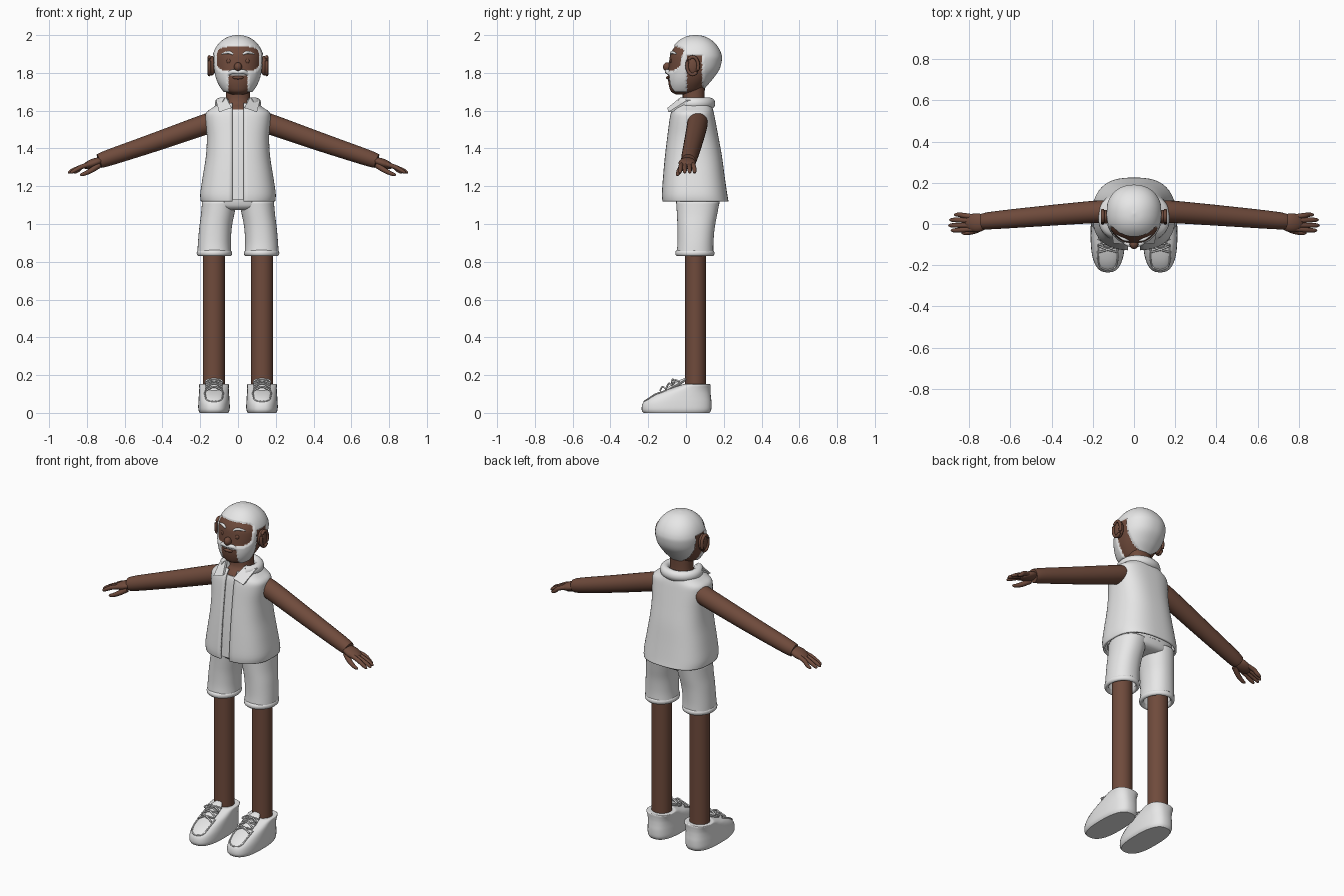
import bpy, bmesh, math
from mathutils import Matrix, Vector

if "Cube" in bpy.data.objects:
    bpy.data.objects.remove(bpy.data.objects["Cube"])


def material(name, rgb):
    m = bpy.data.materials.new(name)
    m.diffuse_color = (*rgb, 1)
    m.use_nodes = True
    m.node_tree.nodes["Principled BSDF"].inputs["Base Color"].default_value = m.diffuse_color
    return m


WHITE = material("white", (0.8, 0.8, 0.8))
SKIN = material("brown_skin", (0.16, 0.07, 0.045))


def finish(name, bm, mats, angle=50):
    bmesh.ops.recalc_face_normals(bm, faces=bm.faces)
    me = bpy.data.meshes.new(name)
    bm.to_mesh(me)
    bm.free()
    for m in mats:
        me.materials.append(m)
    me.shade_smooth()
    me.set_sharp_from_angle(angle=math.radians(angle))
    ob = bpy.data.objects.new(name, me)
    bpy.context.collection.objects.link(ob)
    return ob


def spline(pts, steps):
    """Catmull-Rom refinement of a list of tuples."""
    out = []
    for i in range(len(pts) - 1):
        p = [pts[max(0, min(len(pts) - 1, i + k))] for k in (-1, 0, 1, 2)]
        for s in range(steps):
            t = s / steps
            out.append([0.5 * (2 * b + (c - a) * t + (2 * a - 5 * b + 4 * c - d) * t * t
                               + (3 * b - a - 3 * c + d) * t ** 3) for a, b, c, d in zip(*p)])
    return out + [list(pts[-1])]


def loft(name, rings, mats, n=2.2, seg=40, steps=4, gap=0, caps=True, side=1, thick=0):
    """Rings (z, centre x, front y, back y, half width); gap opens the front."""
    bm = bmesh.new()
    rows = []
    for z, cx, y0, y1, rx in spline(rings, steps):
        a0 = math.asin(min(1, (gap / rx) ** (n / 2))) if gap else 0
        row = []
        for i in range(seg + (1 if gap else 0)):
            a = a0 + (2 * math.pi - 2 * a0) * i / seg
            s, c = math.sin(a), math.cos(a)
            x = cx + rx * math.copysign(abs(s) ** (2 / n), s)
            y = (y0 + y1) / 2 - (y1 - y0) / 2 * math.copysign(abs(c) ** (2 / n), c)
            row.append(bm.verts.new((x * side, y, z)))
        rows.append(row)
    for a, b in zip(rows, rows[1:]):
        for i in range(seg):
            j = (i + 1) % len(a)
            bm.faces.new((a[i], a[j], b[j], b[i]))
    if caps and not gap:
        bm.faces.new(rows[0])
        bm.faces.new(rows[-1])
    ob = finish(name, bm, mats)
    if thick:
        mod = ob.modifiers.new("thickness", "SOLIDIFY")
        mod.thickness = thick
    return ob


def ball(name, loc, size, mat, rot=None, seg=20):
    bm = bmesh.new()
    m = Matrix.Translation(loc) @ (rot or Matrix()) @ Matrix.Diagonal((*size, 1))
    bmesh.ops.create_uvsphere(bm, u_segments=seg, v_segments=seg // 2, radius=1, matrix=m)
    return finish(name, bm, [mat])


def tube(name, pts, mat, side=1, seg=12, steps=4, closed=False, flat=1):
    """Swept round tube through points (x, y, z, radius)."""
    path = spline(pts, steps) if not closed else pts
    pos = [Vector((p[0] * side, p[1], p[2])) for p in path]
    bm = bmesh.new()
    rows = []
    for i, p in enumerate(pos):
        if closed:
            d = pos[(i + 1) % len(pos)] - pos[i - 1]
        else:
            d = pos[min(i + 1, len(pos) - 1)] - pos[max(i - 1, 0)]
        d.normalize()
        up = Vector((0, 0, 1)) if abs(d.z) < 0.9 else Vector((0, 1, 0))
        u = d.cross(up).normalized()
        v = u.cross(d)
        rows.append([bm.verts.new(p + path[i][3] * (u * math.cos(t) + v * math.sin(t) * flat))
                     for t in (2 * math.pi * k / seg for k in range(seg))])
    for a, b in zip(rows, rows[1:] + ([rows[0]] if closed else [])):
        for k in range(seg):
            bm.faces.new((a[k], a[(k + 1) % seg], b[(k + 1) % seg], b[k]))
    if not closed:
        bm.faces.new(rows[0])
        bm.faces.new(rows[-1])
    return finish(name, bm, [mat])


# Head: hair and beard are raised white areas around the bare face
head = loft("head", [(1.685, 0, -.05, .05, .03), (1.70, 0, -.078, .075, .065),
                     (1.73, 0, -.09, .10, .09), (1.77, 0, -.095, .135, .11),
                     (1.82, 0, -.093, .17, .124), (1.87, 0, -.088, .183, .129),
                     (1.90, 0, -.082, .18, .125), (1.93, 0, -.066, .166, .112),
                     (1.955, 0, -.045, .146, .093), (1.975, 0, -.02, .12, .068),
                     (1.988, 0, .01, .09, .039), (1.994, 0, .048, .052, .002)],
            [WHITE, SKIN], seg=128, steps=6)


def is_skin(c):
    face = c.y < 0 and (abs(c.x) / .112) ** 4 + (abs(c.z - 1.874) / .064) ** 4 < 1
    chin = c.y < 0 and abs(c.x) < .05 and c.z < 1.79
    behind_ear = abs(c.y - .045) < .04 and c.z < 1.89
    return face or chin or behind_ear or c.z < 1.70


me = head.data
bare = set()
for p in me.polygons:
    if is_skin(p.center):
        p.material_index = 1
        bare.update(p.vertices)
normals = [v.normal.copy() for v in me.vertices]
for v in me.vertices:
    if v.index not in bare:
        v.co += normals[v.index] * .007

# Facial features
ball("nose", (0, -.098, 1.832), (.021, .024, .024), SKIN)
tube("moustache", [(-.058, -.078, 1.788, .008), (-.03, -.096, 1.806, .012), (0, -.1, 1.804, .011),
                   (.03, -.096, 1.806, .012), (.058, -.078, 1.788, .008)], WHITE)
ball("lower_lip", (0, -.094, 1.775), (.03, .012, .009), SKIN)
for s, tag in ((1, "left"), (-1, "right")):
    ball("eye_" + tag, (s * .048, -.076, 1.862), (.013, .01, .014), SKIN)
    tube("eyebrow_" + tag, [(.026, -.08, 1.898, .005), (.05, -.073, 1.909, .008),
                            (.085, -.05, 1.9, .004)], WHITE, s)
    ball("ear_" + tag, (s * .138, .035, 1.838), (.02, .034, .052), SKIN)
    tube("ear_rim_" + tag, [(.152, .035 + .03 * math.cos(t), 1.838 + .047 * math.sin(t), .009)
                            for t in (i * math.pi / 12 for i in range(24))], SKIN, s, 8, closed=True)

# Neck and upper chest
loft("neck", [(1.56, 0, -.07, .12, .10), (1.61, 0, -.055, .115, .085), (1.65, 0, -.02, .10, .066),
              (1.74, 0, -.02, .10, .064)], [SKIN])

# Inner shirt, open vest and collar
loft("inner_shirt", [(1.13, 0, -.11, .18, .17), (1.3, 0, -.10, .17, .155), (1.45, 0, -.085, .145, .145),
                     (1.57, 0, -.07, .12, .14), (1.605, 0, -.06, .11, .09)], [WHITE], 2.5)
loft("vest", [(1.12, 0, -.125, .225, .197), (1.16, 0, -.128, .218, .2), (1.25, 0, -.122, .205, .187),
              (1.36, 0, -.112, .19, .17), (1.46, 0, -.1, .172, .165), (1.55, 0, -.088, .155, .172),
              (1.59, 0, -.08, .147, .168), (1.615, 0, -.07, .14, .135), (1.64, 0, -.05, .13, .1)],
     [WHITE], 2.6, 64, gap=.03, thick=.012)
arc = [math.radians(42 + 276 * i / 24) for i in range(25)]
tube("collar_band", [(.096 * math.sin(a), .04 - .088 * math.cos(a), 1.638, .027) for a in arc],
     WHITE, steps=2, flat=1.15)
for s, tag in ((1, "left"), (-1, "right")):
    bm = bmesh.new()
    corners = [(.062, -.03, 1.67), (.117, .005, 1.655), (.1, -.094, 1.592), (.034, -.098, 1.615)]
    low, high = ([bm.verts.new((x * s, y + dy, z)) for x, y, z in corners] for dy in (0, .02))
    bm.faces.new(low)
    bm.faces.new(high)
    for i in range(4):
        bm.faces.new((low[i], low[i - 1], high[i - 1], high[i]))
    finish("collar_flap_" + tag, bm, [WHITE], 30)

# Shorts
loft("shorts_hips", [(1.075, 0, -.02, .14, .10), (1.10, 0, -.05, .175, .18), (1.2, 0, -.06, .18, .175)],
     [WHITE], 2.6)
for s, tag in ((1, "left"), (-1, "right")):
    loft("shorts_leg_" + tag, [(.84, .125, -.05, .145, .09), (.9, .125, -.045, .145, .087),
                               (.98, .119, -.045, .152, .086), (1.05, .108, -.048, .165, .088),
                               (1.12, .097, -.052, .178, .093)], [WHITE], 2.2, caps=False,
         side=s, thick=.012)
    tube("shorts_cuff_" + tag, [(.125 + .082 * math.sin(t), .047 + .092 * math.cos(t), .846, .012)
                                for t in (i * math.pi / 20 for i in range(40))],
         WHITE, s, 10, closed=True, flat=1.4)

    # Legs
    loft("leg_" + tag, [(.1, .128, -.004, .106, .058), (1.0, .128, -.004, .106, .058)], [SKIN],
         2, 32, 1, side=s)

    # Arms, hands and fingers
    tube("arm_" + tag, [(.12, .06, 1.545, .054), (.2, .058, 1.518, .054), (.45, .038, 1.43, .049),
                        (.68, .018, 1.352, .043), (.735, .012, 1.333, .038)], SKIN, s, 24)
    ball("palm_" + tag, (s * .765, .006, 1.322), (.062, .046, .024), SKIN,
         Matrix.Rotation(s * math.radians(20), 4, "Y"))
    for i, (y, x) in enumerate(((.041, .872), (.018, .895), (-.006, .9), (-.028, .888))):
        tube(f"finger_{tag}_{i + 1}", [(.765, y * .8, 1.322, .013), (.825, y, 1.304, .0125),
                                      (x - .025, y * 1.1, 1.284, .011), (x - .007, y * 1.1, 1.274, .008),
                                      (x, y * 1.1, 1.27, .003)], SKIN, s, 10, 3)
    tube("thumb_" + tag, [(.735, -.015, 1.312, .016), (.775, -.034, 1.285, .014),
                          (.81, -.043, 1.267, .011), (.829, -.044, 1.261, .008),
                          (.836, -.044, 1.259, .003)], SKIN, s, 10, 3)

    # Shoes
    loft("shoe_" + tag, [(0, .127, -.225, .125, .076), (.018, .127, -.235, .134, .083),
                         (.055, .127, -.227, .135, .083), (.085, .127, -.192, .132, .081),
                         (.11, .127, -.14, .13, .079), (.13, .127, -.08, .13, .078),
                         (.15, .127, -.02, .13, .078), (.152, .127, -.01, .12, .068)],
         [WHITE], 2.6, side=s)
    ball("shoe_tongue_" + tag, (s * .127, -.055, .148), (.04, .072, .013), WHITE,
         Matrix.Rotation(math.radians(30), 4, "X"))
    # Toe seam and laces
    tube("toe_seam_" + tag, [(.172, -.1, .119, .004), (.175, -.16, .1, .004), (.165, -.207, .07, .004),
                             (.127, -.222, .06, .004), (.089, -.207, .07, .004),
                             (.079, -.16, .1, .004), (.082, -.1, .119, .004)], WHITE, s, 8)
    for i in range(3):
        y, z = -.125 + i * .035, .122 + i * .018
        for d in (1, -1):
            tube(f"lace_{tag}_{i + 1}", [(.127 - .045 * d, y - .012, z - .004, .0045),
                                        (.127, y, z + .016, .0045),
                                        (.127 + .045 * d, y + .018, z + .006, .0045)], WHITE, s, 8)
    for d in (1, -1):
        tube("lace_bow_" + tag, [(.127, -.06, .168, .0045), (.127 + .025 * d, -.07, .178, .0045),
                                 (.127 + .046 * d, -.075, .164, .0045),
                                 (.127 + .025 * d, -.07, .155, .0045), (.127, -.06, .166, .0045)],
             WHITE, s, 8)
